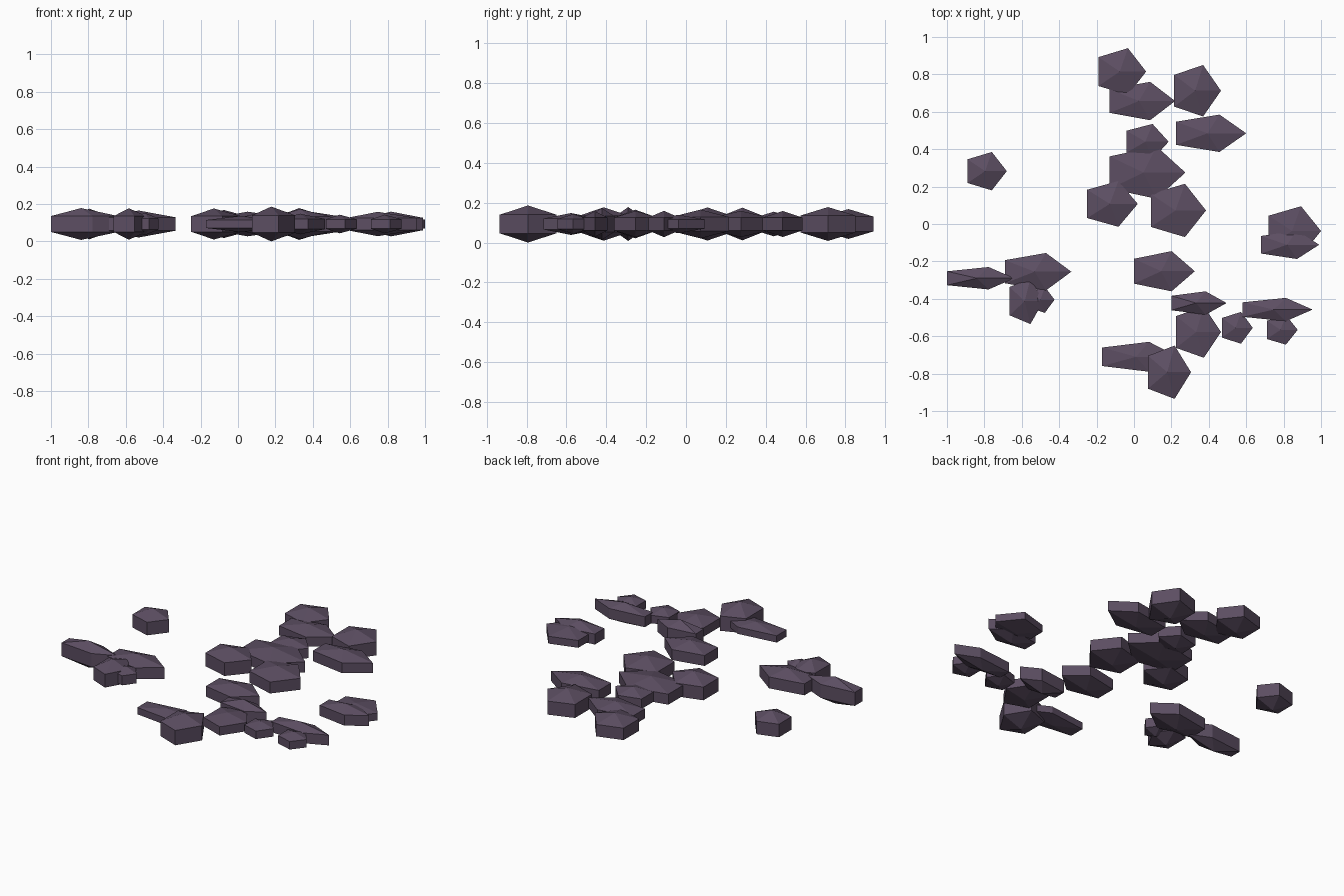
import bpy, bmesh, math

if "Cube" in bpy.data.objects:
    bpy.data.objects.remove(bpy.data.objects["Cube"])

# single stone colour
stone = bpy.data.materials.new("dusky purple stone")
stone.diffuse_color = (0.107, 0.076, 0.122, 1)
stone.use_nodes = True
stone.node_tree.nodes["Principled BSDF"].inputs["Base Color"].default_value = stone.diffuse_color

CENTRE_Z = 0.093
RING = math.sin(math.radians(60))


def rock(name, x0, x1, y0, y1, half_height):
    """Five-sided, three-ring ball squashed to fill the given plan bounds."""
    rx = (x1 - x0) / (1 + math.cos(math.radians(36)))
    ry = (y1 - y0) / (2 * math.sin(math.radians(72)))
    bm = bmesh.new()
    bmesh.ops.create_uvsphere(bm, u_segments=5, v_segments=3, radius=1)
    # turn so that one corner points to +x
    far = max((v.co.x ** 2 + v.co.y ** 2, math.atan2(v.co.y, v.co.x)) for v in bm.verts)
    step = math.radians(72)
    turn = -(far[1] % step)
    c, s = math.cos(turn), math.sin(turn)
    for v in bm.verts:
        x, y, z = v.co
        v.co = (x1 - rx + (x * c - y * s) / RING * rx,
                (y0 + y1) / 2 + (x * s + y * c) / RING * ry,
                CENTRE_Z + z * half_height)
    bmesh.ops.recalc_face_normals(bm, faces=bm.faces)
    me = bpy.data.meshes.new(name)
    bm.to_mesh(me)
    bm.free()
    me.materials.append(stone)
    bpy.context.collection.objects.link(bpy.data.objects.new(name, me))


# plan bounds and half height of every rock
groups = {
    "back_rock": [
        (-.19, .065, .69, .94, .075), (-.13, .22, .555, .76, .06),
        (.215, .465, .575, .85, .085), (.225, .60, .385, .585, .065)],
    "middle_rock": [
        (-.04, .185, .345, .535, .062), (-.13, .275, .135, .415, .066),
        (-.25, .02, -.015, .23, .083), (.09, .385, -.07, .215, .072),
        (0, .325, -.36, -.145, .066)],
    "left_rock": [
        (-.89, -.68, .18, .385, .082), (-1, -.64, -.35, -.23, .085),
        (-.69, -.335, -.355, -.155, .072), (-.665, -.485, -.535, -.29, .084),
        (-.56, -.425, -.475, -.335, .06)],
    "front_rock": [
        (.20, .495, -.485, -.36, .08), (.225, .465, -.715, -.44, .055),
        (.47, .635, -.64, -.47, .05), (.58, .955, -.52, -.395, .065),
        (.71, .875, -.645, -.487, .05), (-.17, .235, -.79, -.63, .043),
        (.075, .305, -.935, -.65, .093)],
    "right_rock": [
        (.72, 1.0, -.17, .095, .046), (.68, .99, -.187, -.035, .066)],
}
for label, rows in groups.items():
    for i, row in enumerate(rows, 1):
        rock(f"{label}_{i}", *row)
